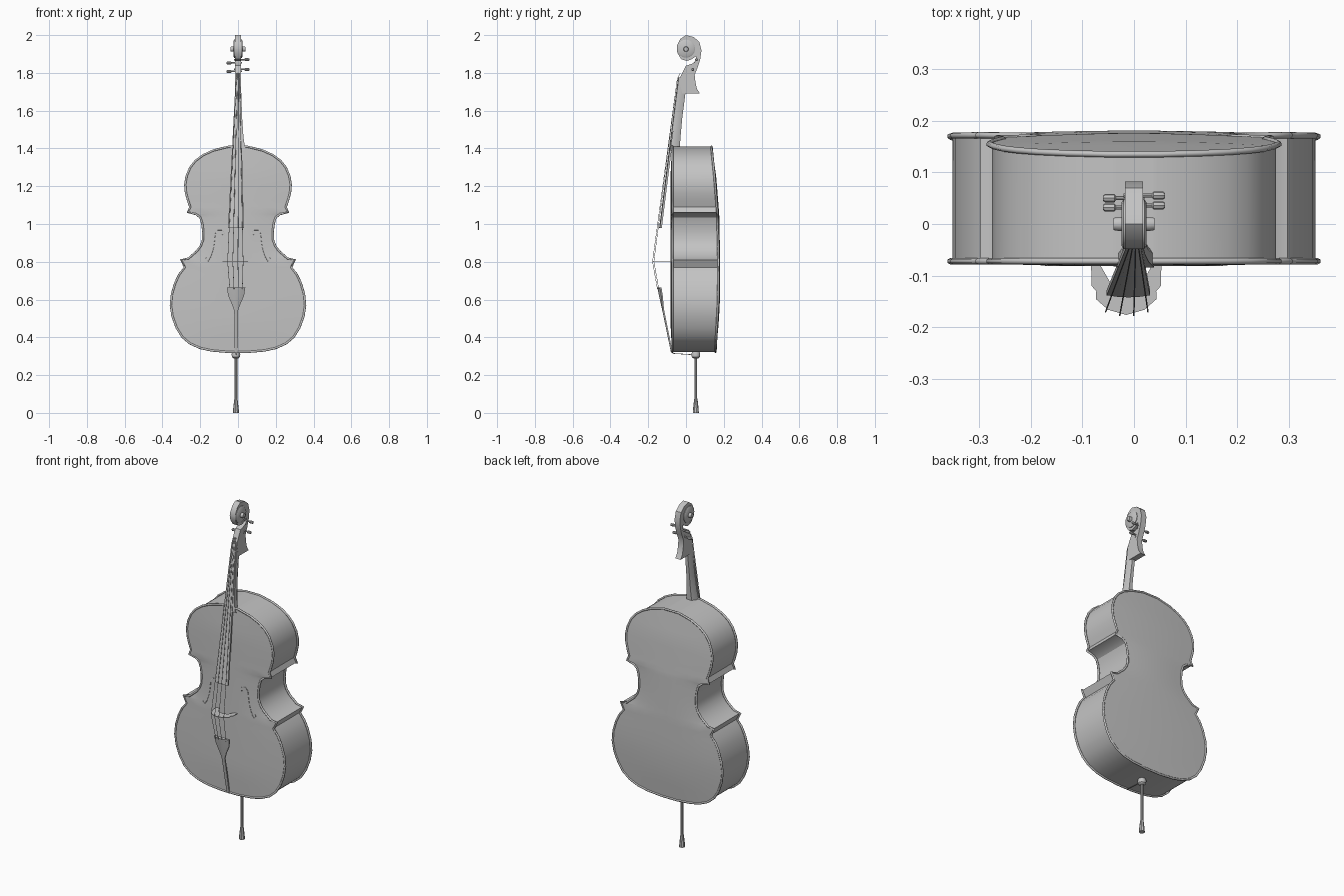
import bpy, bmesh, math
from mathutils import Vector

if "Cube" in bpy.data.objects:
    bpy.data.objects.remove(bpy.data.objects["Cube"])

grey = bpy.data.materials.new("plain_grey")
grey.diffuse_color = (0.55, 0.55, 0.55, 1)
grey.use_nodes = True
grey.node_tree.nodes["Principled BSDF"].inputs["Base Color"].default_value = grey.diffuse_color


def finish(name, bm, angle=35):
    bmesh.ops.recalc_face_normals(bm, faces=bm.faces)
    me = bpy.data.meshes.new(name)
    bm.to_mesh(me)
    bm.free()
    ob = bpy.data.objects.new(name, me)
    bpy.context.collection.objects.link(ob)
    me.materials.append(grey)
    bpy.ops.object.select_all(action='DESELECT')
    ob.select_set(True)
    bpy.context.view_layer.objects.active = ob
    bpy.ops.object.shade_smooth_by_angle(angle=math.radians(angle))
    return ob


def loft(name, rings, angle=35):
    """Skin a list of equal-length closed rings and cap both ends."""
    bm = bmesh.new()
    rows = [[bm.verts.new(p) for p in r] for r in rings]
    n = len(rows[0])
    for a, b in zip(rows, rows[1:]):
        for i in range(n):
            k = (i + 1) % n
            bm.faces.new((a[i], a[k], b[k], b[i]))
    bm.faces.new(rows[0])
    bm.faces.new(rows[-1])
    return finish(name, bm, angle)


def lathe(name, origin, axis, profile, n=12):
    """Round part along axis, profile = (distance, radius)."""
    axis = Vector(axis).normalized()
    u = axis.orthogonal().normalized()
    v = axis.cross(u)
    rings = []
    for d, r in profile:
        rings.append([Vector(origin) + axis * d
                      + (u * math.cos(t) + v * math.sin(t)) * r
                      for t in (2 * math.pi * i / n for i in range(n))])
    return loft(name, rings)


def tube(name, pts, r, closed=False):
    cu = bpy.data.curves.new(name, 'CURVE')
    cu.dimensions = '3D'
    cu.bevel_depth = r
    cu.bevel_resolution = 1
    cu.use_fill_caps = True
    sp = cu.splines.new('POLY')
    sp.points.add(len(pts) - 1)
    for p, c in zip(sp.points, pts):
        p.co = (*c, 1)
    sp.use_cyclic_u = closed
    ob = bpy.data.objects.new(name, cu)
    bpy.context.collection.objects.link(ob)
    cu.materials.append(grey)
    return ob


def extrude_x(name, yz, hw):
    return loft(name, [[(x, y, z) for y, z in yz] for x in (-hw, hw)])


# Body outline, right half from top to bottom (x, z)
half = [(.05, 1.41), (.13, 1.39), (.185, 1.365), (.225, 1.335), (.253, 1.30),
        (.272, 1.255), (.28, 1.21), (.276, 1.165), (.265, 1.125), (.253, 1.09),
        (.266, 1.062), (.222, 1.052), (.2, 1.035), (.19, 1.005), (.184, .96),
        (.186, .915), (.197, .885), (.217, .857), (.262, .818), (.302, .81),
        (.282, .77), (.31, .735), (.332, .69), (.35, .63), (.356, .57),
        (.347, .51), (.325, .45), (.295, .402), (.254, .367), (.2, .343),
        (.14, .33), (.05, .322)]


def back_y(z):
    pts = [(.32, .157), (.6, .172), (.8, .173), (1.05, .168), (1.25, .152), (1.41, .136)]
    for (a, p), (b, q) in zip(pts, pts[1:]):
        if z <= b:
            return p + (q - p) * (z - a) / (b - a)
    return pts[-1][1]


# Sound box: arched front and back plates joined by the ribs
bm = bmesh.new()
N = 8
sides = []
for sign in (-1, 1):
    grid = []
    for x, z in half:
        edge = -.074 if sign < 0 else back_y(z)
        w = x - .005
        rise = .008 * min(1, (1.41 - z) / .15, (z - .32) / .15)
        grid.append([bm.verts.new((w * t, edge + sign * max(rise, 0) * (1 - t * t), z))
                     for t in (-1 + 2 * j / N for j in range(N + 1))])
    sides.append(grid)
    for a, b in zip(grid, grid[1:]):
        for j in range(N):
            bm.faces.new((a[j], a[j + 1], b[j + 1], b[j]))
f, k = sides
for i in range(len(half) - 1):
    for j in (0, N):
        bm.faces.new((f[i][j], f[i + 1][j], k[i + 1][j], k[i][j]))
for i in (0, -1):
    for j in range(N):
        bm.faces.new((f[i][j], f[i][j + 1], k[i][j + 1], k[i][j]))
finish("sound_box", bm, 32)

# Rounded rims around both plates
loop = half + [(-x, z) for x, z in reversed(half)]
tube("front_rim", [(x, -.072, z) for x, z in loop], .006, True)
tube("back_rim", [(x, back_y(z) - .001, z) for x, z in loop], .006, True)

# Sound holes, thin S-shaped lines on the front
for s, side in ((1, "right"), (-1, "left")):
    pts = [(.085, .945), (.072, .94), (.07, .955), (.085, .968), (.105, .968), (.12, .95),
           (.124, .91), (.13, .87), (.145, .825), (.158, .803), (.172, .81), (.168, .825)]
    tube(side + "_sound_hole", [(s * x, -.0795, z) for x, z in pts], .0015)

# Neck with its root on top of the body
loft("neck", [[(c - w, y0, z), (c + w, y0, z), (c + w, (y0 + y1) / 2, z),
               (c + w * .5, y1, z), (c - w * .5, y1, z), (c - w, (y0 + y1) / 2, z)]
              for z, c, w, y0, y1 in ((1.39, .003, .036, -.084, -.034),
                                      (1.46, .003, .026, -.074, -.029),
                                      (1.56, .002, .02, -.06, -.02),
                                      (1.70, 0, .017, -.042, -.002),
                                      (1.77, 0, .015, -.036, -.008))])
loft("neck_root", [[(-w, -.077, z), (w, -.077, z), (w * .6, .02, z), (-w * .6, .02, z)]
                   for z, w in ((1.385, .042), (1.408, .04))])

# Fingerboard, gently arched and widening downwards
loft("fingerboard", [[(c - w, y + .014, z), (c - w, y + .004, z), (c - w * .5, y + .001, z),
                      (c, y, z), (c + w * .5, y + .001, z), (c + w, y + .004, z),
                      (c + w, y + .014, z)]
                     for z, c, w, y in ((1.775, 0, .012, -.042), (.98, -.011, .042, -.142))])

# Pegbox and scroll silhouette
extrude_x("pegbox_and_scroll", [
    (.074, 1.69), (.058, 1.715), (.05, 1.75), (.046, 1.79), (.062, 1.83), (.075, 1.87),
    (.082, 1.92), (.07, 1.965), (.04, 1.99), (0, 2.0), (-.03, 1.98), (-.048, 1.945),
    (-.046, 1.905), (-.025, 1.873), (.005, 1.863), (.03, 1.872), (.052, 1.887),
    (.056, 1.866), (.036, 1.85), (0, 1.838), (-.015, 1.81), (-.036, 1.765), (-.02, 1.69)], .017)
lathe("scroll_turn", (-.024, 0, 1.928), (1, 0, 0), [(0, .042), (.004, .048), (.044, .048), (.048, .042)], 16)
lathe("scroll_eye", (-.04, 0, 1.926), (1, 0, 0), [(0, .012), (.01, .014), (.07, .014), (.08, .012)])

# Tuning pegs
for i, (s, y, z) in enumerate([(1, .055, 1.87), (-1, .05, 1.853), (1, .036, 1.818), (-1, .032, 1.808)]):
    lathe(f"tuning_peg_{i + 1}", (-s * .02, y, z), (s, 0, 0),
          [(0, .004), (.055, .004), (.058, .008), (.076, .008), (.08, .005)], 8)

# Bridge, a thin arched sheet standing off the front
ridge = [(.068, -.08), (.067, -.12), (.058, -.13), (.059, -.145), (.035, -.166), (0, -.176)]
arch = [(0, -.125), (.03, -.115), (.05, -.08)]
path = (ridge + [(-x, y) for x, y in reversed(ridge[:-1])]
        + [(-x, y) for x, y in reversed(arch)] + arch[1:])
loft("bridge", [[(x - .015, y, z) for x, y in path] for z in (.799, .802)])

# Tailpiece, a fan-shaped head narrowing into a stem
loft("tailpiece", [[(-.01 - w, y + a + .008, z), (-.01 - w, y + a, z), (-.01 - w * .5, y + a * .3, z),
                    (-.01, y, z), (-.01 + w * .5, y + a * .3, z), (-.01 + w, y + a, z),
                    (-.01 + w, y + a + .008, z)]
                   for z, w, y, a in ((.665, .049, -.152, .014), (.62, .042, -.143, .012),
                                      (.575, .022, -.133, .006), (.54, .01, -.125, .002),
                                      (.322, .008, -.08, .001))])

# Strings over fingerboard, bridge and tailpiece
for i in range(4):
    t = -1 + 2 * i / 3
    drop = .008 * t * t
    tube(f"string_{i + 1}", [(.009 * t, -.03, 1.80), (.009 * t, -.046, 1.77),
                             (-.014 + .041 * t, -.178 + drop, .801),
                             (-.01 + .033 * t, -.152 + drop, .655)], .0014)

# Tail cord, endpin button, rod and foot
tube("tail_cord", [(-.01, -.077, .325), (-.01, -.07, .315), (-.01, .05, .307)], .002)
pin = (-.011, .052, 0)
lathe("endpin_button", pin, (0, 0, 1), [(.288, .012), (.296, .022), (.312, .024), (.33, .018)])
lathe("endpin_rod", pin, (0, 0, 1), [(.05, .0075), (.3, .0075)], 10)
lathe("endpin_foot", pin, (0, 0, 1), [(0, .016), (.02, .015), (.065, .01), (.075, .008)], 10)
